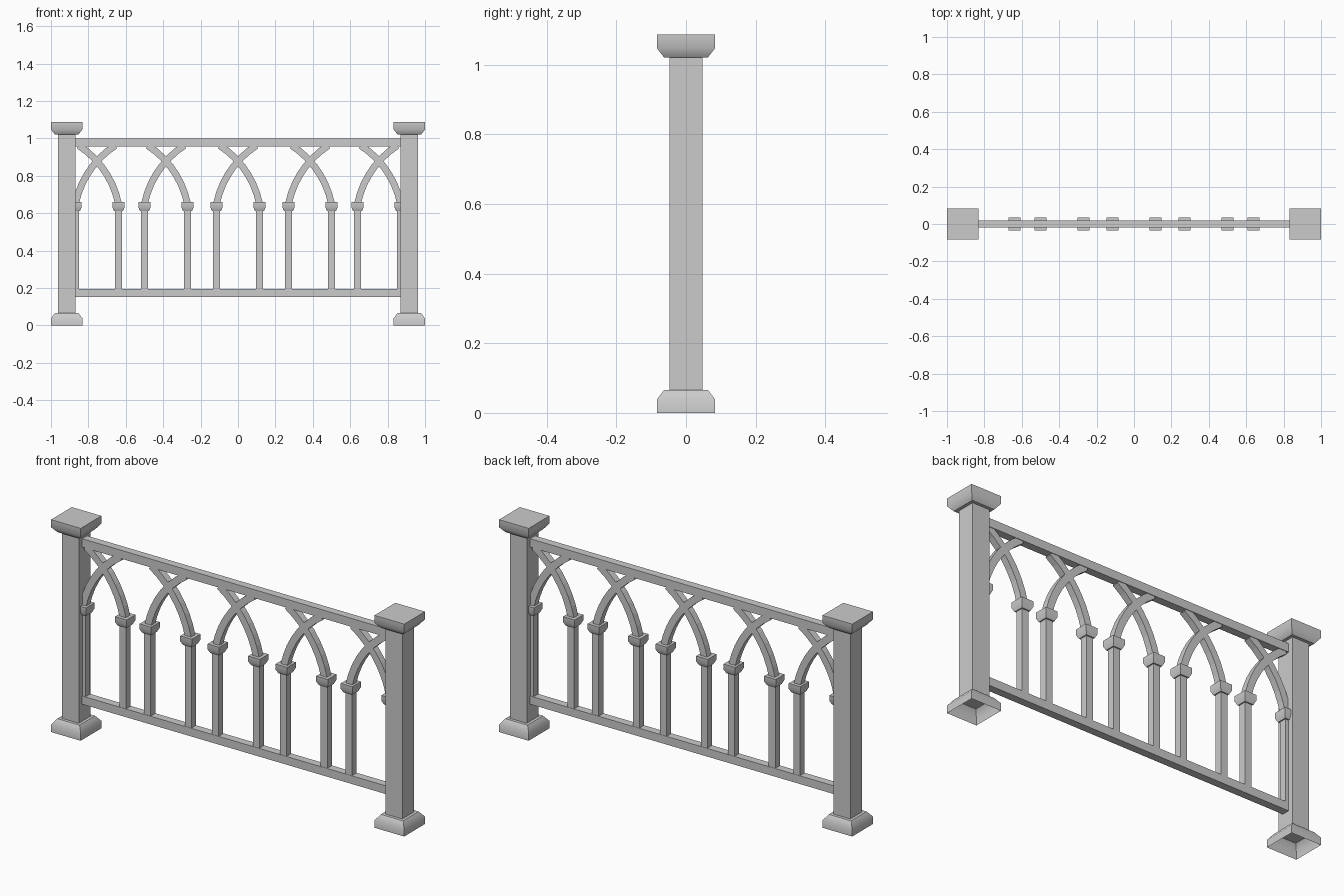
import bpy, bmesh, math

if "Cube" in bpy.data.objects:
    bpy.data.objects.remove(bpy.data.objects["Cube"])

stone = bpy.data.materials.new("grey_stone")
stone.diffuse_color = (0.6, 0.6, 0.6, 1)
stone.use_nodes = True
stone.node_tree.nodes["Principled BSDF"].inputs["Base Color"].default_value = stone.diffuse_color


def finish(name, bm, smooth=False):
    bmesh.ops.recalc_face_normals(bm, faces=bm.faces)
    me = bpy.data.meshes.new(name)
    bm.to_mesh(me)
    bm.free()
    me.materials.append(stone)
    ob = bpy.data.objects.new(name, me)
    bpy.context.collection.objects.link(ob)
    if smooth:
        bpy.ops.object.select_all(action='DESELECT')
        ob.select_set(True)
        bpy.context.view_layer.objects.active = ob
        bpy.ops.object.shade_smooth_by_angle(angle=math.radians(45))
    return ob


def stack(name, x, rings, open_bottom=False, smooth=False):
    """Square rings (half x, half y, z) joined from bottom to top."""
    bm = bmesh.new()
    loops = [[bm.verts.new((x + sx * hx, sy * hy, z))
              for sx, sy in ((-1, -1), (1, -1), (1, 1), (-1, 1))]
             for hx, hy, z in rings]
    for a, b in zip(loops, loops[1:]):
        for i in range(4):
            j = (i + 1) % 4
            bm.faces.new((a[i], a[j], b[j], b[i]))
    if not open_bottom:
        bm.faces.new(loops[0][::-1])
    bm.faces.new(loops[-1])
    return finish(name, bm, smooth)


def arch_rib(name, cx, side):
    """Curved rib from a capital, over the arch centre, into the top rail."""
    R, w, d, steps = 0.488, 0.018, 0.017, 7
    a0, a1 = math.radians(78.5), math.radians(33)
    x0, z0 = -0.115, 0.65
    bm = bmesh.new()
    rings = []
    for k in range(steps + 1):
        a = a0 + (a1 - a0) * k / steps
        px = x0 + R * (math.sin(a0) - math.sin(a))
        pz = z0 + R * (math.cos(a) - math.cos(a0))
        nx, nz = -math.sin(a), math.cos(a)
        rings.append([bm.verts.new((cx + side * (px + s * w * nx), y, pz + s * w * nz))
                      for s, y in ((-1, -d), (1, -d), (1, d), (-1, d))])
    for a, b in zip(rings, rings[1:]):
        for i in range(4):
            j = (i + 1) % 4
            bm.faces.new((a[i], a[j], b[j], b[i]))
    bm.faces.new(rings[0])
    bm.faces.new(rings[-1])
    return finish(name, bm)


# end posts with hollow chamfered bases and chamfered caps
for side, label in ((-1, "left"), (1, "right")):
    x = side * 0.916
    stack(label + "_post", x, [(0.0475, 0.0475, 0.064), (0.0475, 0.0475, 1.03)])
    stack(label + "_post_base", x,
          [(0.084, 0.084, 0), (0.084, 0.084, 0.038), (0.063, 0.063, 0.066)],
          open_bottom=True, smooth=True)
    stack(label + "_post_cap", x,
          [(0.063, 0.063, 1.021), (0.084, 0.084, 1.048), (0.084, 0.084, 1.087)],
          smooth=True)

# rails
for name, z0, z1 in (("bottom_rail", 0.153, 0.195), ("top_rail", 0.957, 1.0)):
    stack(name, 0, [(0.877, 0.02, z0), (0.877, 0.02, z1)])

# five arches: two columns, two capitals and two crossing ribs each
for n, cx in enumerate((-0.754, -0.385, 0, 0.385, 0.754), 1):
    for side, label in ((-1, "left"), (1, "right")):
        x = cx + side * 0.115
        tag = f"{label}_{n}"
        stack("column_" + tag, x, [(0.0185, 0.0185, 0.19), (0.0185, 0.0185, 0.62)])
        stack("capital_" + tag, x,
              [(0.024, 0.025, 0.612), (0.033, 0.035, 0.632), (0.033, 0.035, 0.66)],
              smooth=True)
        arch_rib("arch_rib_" + tag, cx, -side)
